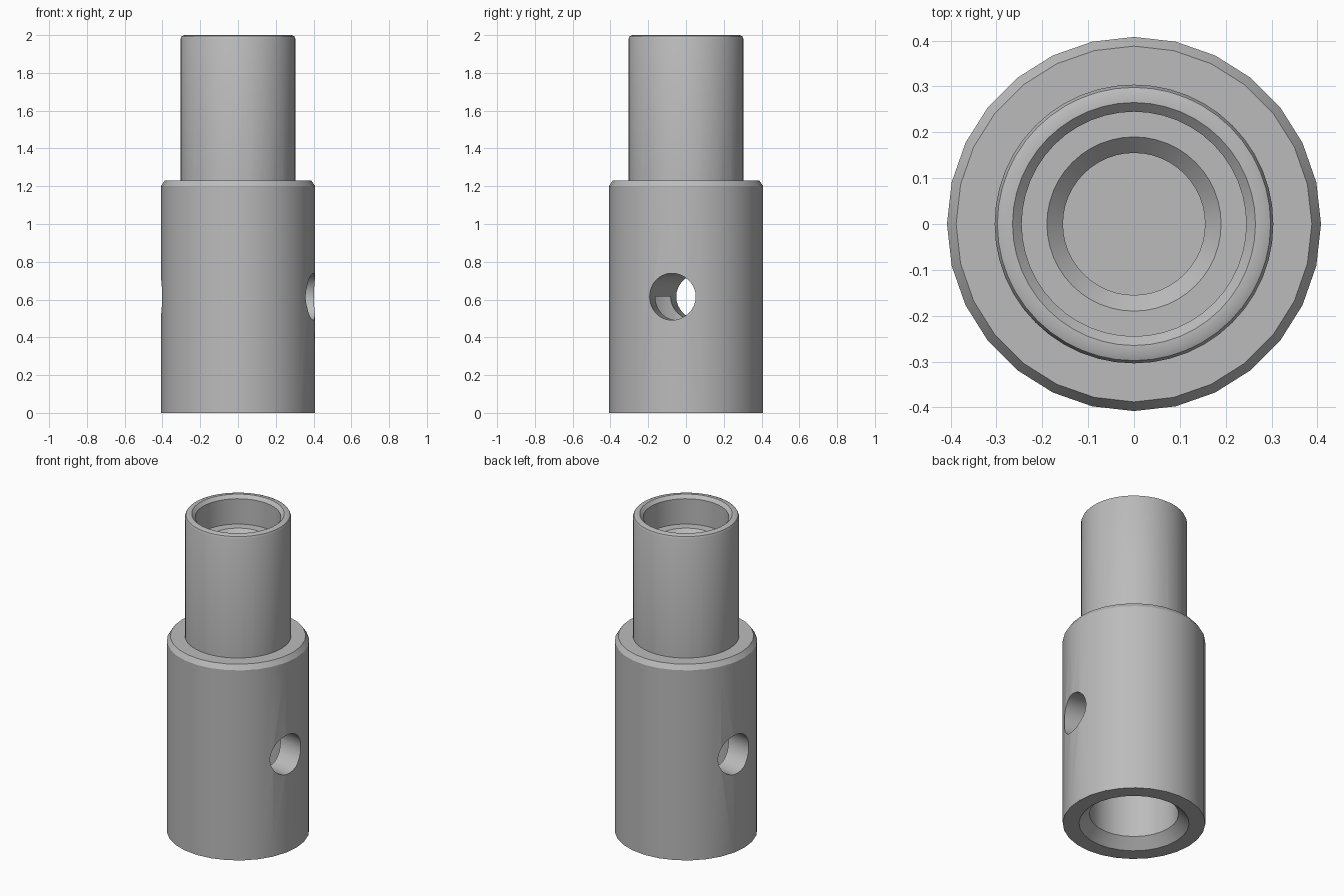
import bpy, bmesh
from math import radians, pi
from mathutils import Matrix

cube = bpy.data.objects.get("Cube")
if cube:
    bpy.data.objects.remove(cube, do_unlink=True)

metal = bpy.data.materials.new("grey_metal")
metal.use_nodes = True
grey = (0.5, 0.5, 0.5, 1)
metal.diffuse_color = grey
metal.node_tree.nodes["Principled BSDF"].inputs["Base Color"].default_value = grey


def add_object(name, bm):
    bmesh.ops.recalc_face_normals(bm, faces=bm.faces)
    mesh = bpy.data.meshes.new(name)
    bm.to_mesh(mesh)
    bm.free()
    mesh.materials.append(metal)
    ob = bpy.data.objects.new(name, mesh)
    bpy.context.collection.objects.link(ob)
    return ob


def lathe(name, profile, sides):
    """Solid of revolution; profile runs (radius, z) from axis to axis."""
    bm = bmesh.new()
    verts = [bm.verts.new((r, 0, z)) for r, z in profile]
    edges = [bm.edges.new(pair) for pair in zip(verts, verts[1:])]
    bmesh.ops.spin(bm, geom=verts + edges, cent=(0, 0, 0), axis=(0, 0, 1),
                   angle=2 * pi, steps=sides, use_duplicate=False)
    bmesh.ops.remove_doubles(bm, verts=bm.verts, dist=1e-4)
    return add_object(name, bm)


def combine(target, tool, operation):
    mod = target.modifiers.new(operation.lower(), "BOOLEAN")
    mod.operation, mod.object, mod.solver = operation, tool, "EXACT"
    bpy.context.view_layer.objects.active = target
    bpy.ops.object.modifier_apply(modifier=mod.name)
    bpy.data.objects.remove(tool, do_unlink=True)


# Wide lower sleeve: chamfered shoulder, blind bore with a countersunk mouth
sleeve = lathe("stepped_sleeve", [
    (0, 0.615), (0.255, 0.615), (0.255, 0.06), (0.315, 0),
    (0.408, 0), (0.408, 1.2), (0.388, 1.23), (0, 1.23)], 28)

# Narrow neck: rounded rim, shallow seat and a smaller blind bore
neck = lathe("neck", [
    (0, 1.1), (0.304, 1.1), (0.304, 1.98), (0.298, 1.994), (0.284, 2),
    (0.265, 2), (0.245, 1.98), (0.245, 1.82), (0.19, 1.82),
    (0.155, 1.785), (0.155, 1.3), (0, 1.3)], 48)
combine(sleeve, neck, "UNION")

# Round cross hole through both walls, turned slightly about the main axis
bm = bmesh.new()
bmesh.ops.create_cone(bm, cap_ends=True, segments=32, radius1=0.124,
                      radius2=0.124, depth=1.2,
                      matrix=Matrix.Translation((0, 0, 0.615))
                      @ Matrix.Rotation(radians(-10.5), 4, "Z")
                      @ Matrix.Rotation(radians(90), 4, "Y"))
combine(sleeve, add_object("cross_hole_cutter", bm), "DIFFERENCE")

# Smooth round walls, crisp rims
sleeve.select_set(True)
bpy.context.view_layer.objects.active = sleeve
bpy.ops.object.shade_smooth_by_angle(angle=radians(28))
